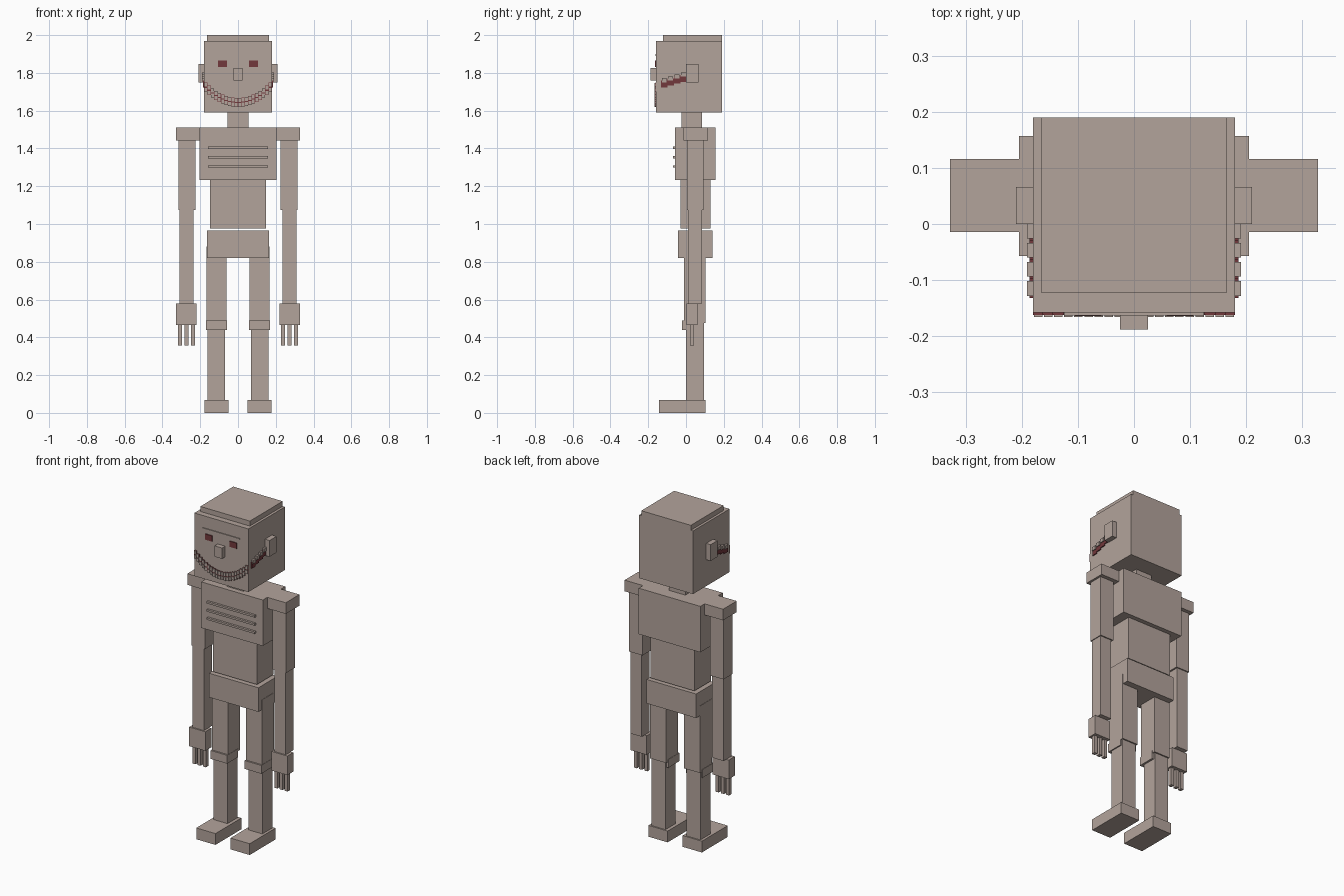
import bpy
import bmesh
from mathutils import Matrix

cube = bpy.data.objects.get("Cube")
if cube:
    bpy.data.objects.remove(cube, do_unlink=True)


def material(name, rgb):
    m = bpy.data.materials.new(name)
    m.use_nodes = True
    m.diffuse_color = (*rgb, 1)
    m.node_tree.nodes["Principled BSDF"].inputs["Base Color"].default_value = (*rgb, 1)
    return m


skin = material("grey beige", (0.45, 0.37, 0.33))
red = material("dark red", (0.17, 0.04, 0.045))


def boxes(name, spans, mat=skin):
    """One object made of boxes, each given as x, y and z ranges."""
    bm = bmesh.new()
    for span in spans:
        mid = [(a + b) / 2 for a, b in span]
        size = [b - a for a, b in span]
        bmesh.ops.create_cube(bm, size=1, matrix=Matrix.LocRotScale(mid, None, size))
    mesh = bpy.data.meshes.new(name)
    bm.to_mesh(mesh)
    bm.free()
    mesh.materials.append(mat)
    obj = bpy.data.objects.new(name, mesh)
    bpy.context.collection.objects.link(obj)
    return obj


def box(name, x, y, z, mat=skin):
    return boxes(name, [(x, y, z)], mat)


def mirrored(span):
    (a, b), y, z = span
    return ((-b, -a), y, z)


def pair(name, spans, mat=skin):
    boxes("left_" + name, spans, mat)
    boxes("right_" + name, [mirrored(s) for s in spans], mat)


# Head and trunk
box("head", (-.18, .18), (-.158, .19), (1.59, 1.97))
box("crown", (-.165, .165), (-.123, .19), (1.97, 2))
box("nose", (-.025, .025), (-.188, -.158), (1.76, 1.825))
box("brow", (-.125, .125), (-.163, -.158), (1.893, 1.898))
box("neck", (-.055, .055), (-.025, .085), (1.51, 1.59))
box("chest", (-.205, .205), (-.057, .157), (1.233, 1.51))
box("abdomen", (-.147, .147), (-.03, .13), (.975, 1.233))
box("pelvis", (-.165, .165), (-.042, .14), (.82, .965))
boxes("ribs", [((-.16, .16), (-.07, -.057), (z - .006, z + .006))
               for z in (1.403, 1.354, 1.305)])

# Features and limbs on both sides
pair("eye", [((.058, .105), (-.164, -.158), (1.832, 1.866))], red)
pair("ear", [((.18, .21), (0, .066), (1.75, 1.848))])
pair("shoulder", [((.2, .328), (-.014, .116), (1.443, 1.51))])
pair("upper_arm", [((.225, .315), (.005, .093), (1.075, 1.443))])
pair("forearm", [((.235, .31), (.011, .086), (.58, 1.075))])
pair("hand", [((.22, .327), (.003, .06), (.465, .58))])
pair("fingers", [((x - .01, x + .01), (.02, .043), (.357, .465))
                 for x in (.238, .273, .307)])
pair("thigh", [((.06, .167), (-.01, .103), (.475, .88))])
pair("knee", [((.058, .169), (-.02, .085), (.44, .49))])
pair("shin", [((.07, .162), (0, .095), (.068, .475))])
pair("foot", [((.05, .178), (-.143, .103), (0, .068))])

# Wide grin: curved band of two tooth rows across the face
count = 20
pitch = .36 / count
gums, teeth = [], []
for i in range(count):
    x = -.18 + (i + .5) * pitch
    z = 1.643 + .09 * (x / .18) ** 2
    gums.append(((x - pitch / 2, x + pitch / 2), (-.162, -.158), (z - .024, z + .024)))
    for low in (z - .023, z + .003):
        teeth.append(((x - .0075, x + .0075), (-.166, -.16), (low, low + .02)))
boxes("mouth", gums, red)
boxes("teeth", teeth)

# Stepped ends of the grin on the cheeks
cheek_gums, cheek_teeth = [], []
for i in range(4):
    y = -.115 + i * .034
    z = 1.75 + i * .01
    cheek_gums.append(((.18, .186), (y - .017, y + .017), (z - .027, z + .01)))
    cheek_teeth.append(((.18, .191), (y - .013, y + .013), (z, z + .022)))
pair("cheek_mouth", cheek_gums, red)
pair("cheek_teeth", cheek_teeth)
